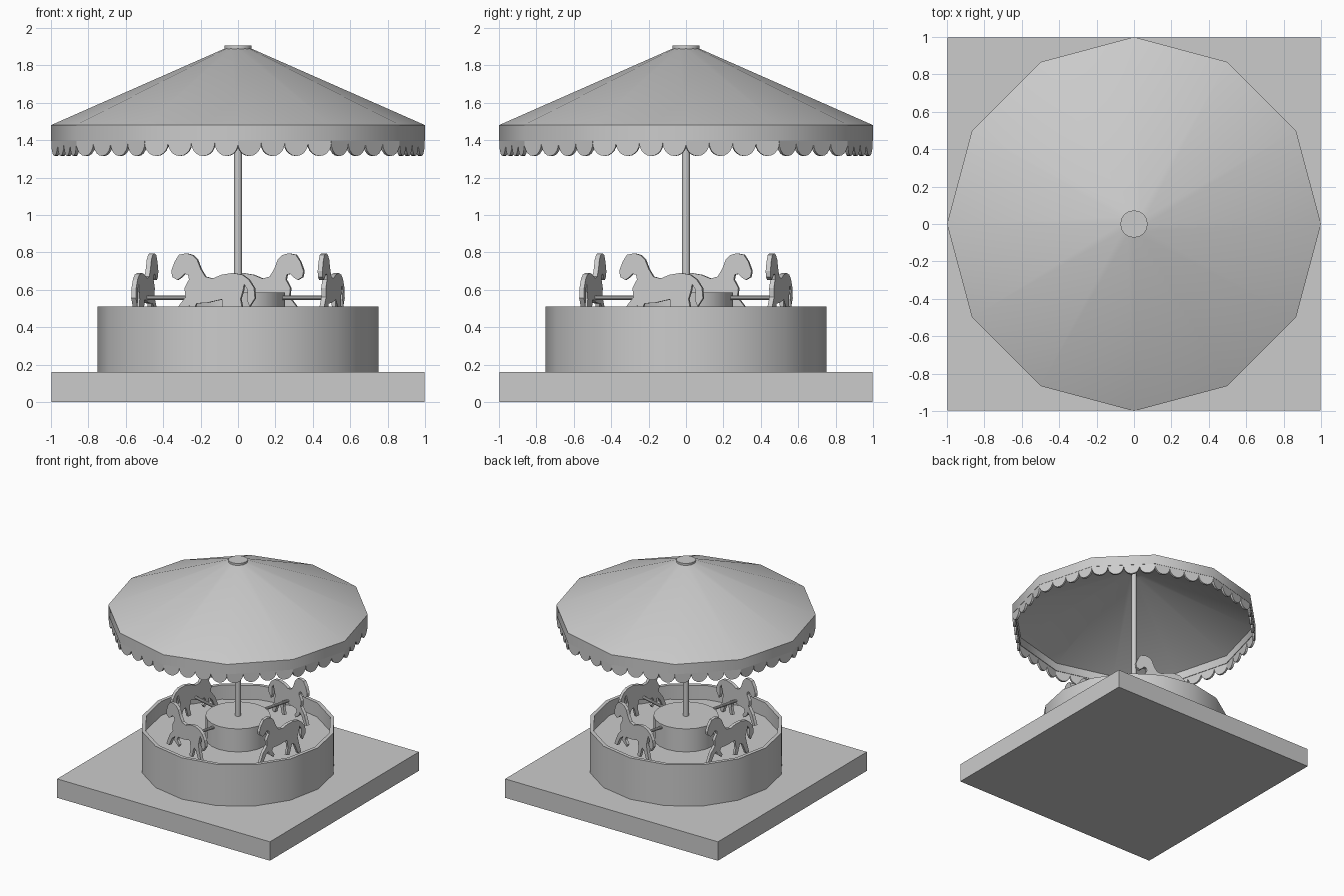
import bpy, bmesh, math
from mathutils import Matrix, Vector

cube = bpy.data.objects.get("Cube")
if cube:
    bpy.data.objects.remove(cube, do_unlink=True)

grey = bpy.data.materials.new("plain grey")
grey.use_nodes = True
grey.diffuse_color = (0.6, 0.6, 0.6, 1)
grey.node_tree.nodes["Principled BSDF"].inputs["Base Color"].default_value = (0.6, 0.6, 0.6, 1)


def finish(name, bm, smooth=True):
    bmesh.ops.remove_doubles(bm, verts=bm.verts, dist=1e-5)
    bmesh.ops.recalc_face_normals(bm, faces=bm.faces)
    mesh = bpy.data.meshes.new(name)
    bm.to_mesh(mesh)
    bm.free()
    mesh.materials.append(grey)
    obj = bpy.data.objects.new(name, mesh)
    bpy.context.collection.objects.link(obj)
    if smooth:
        bpy.ops.object.select_all(action="DESELECT")
        obj.select_set(True)
        bpy.context.view_layer.objects.active = obj
        bpy.ops.object.shade_smooth_by_angle(angle=math.radians(35))
    return obj


def lathe(name, profile, sides):
    """Spin a closed (radius, height) profile about the z axis."""
    bm = bmesh.new()
    verts = [bm.verts.new((r, 0, z)) for r, z in profile]
    edges = [bm.edges.new((a, b)) for a, b in zip(verts, verts[1:])]
    bmesh.ops.spin(bm, geom=verts + edges, cent=(0, 0, 0), axis=(0, 0, 1),
                   angle=math.tau, steps=sides, use_merge=True)
    return finish(name, bm)


def drum(name, radius, low, high, sides):
    return lathe(name, [(0, low), (radius, low), (radius, high), (0, high)], sides)


def plate(bm, outline, thickness, matrix):
    """Extrude a flat (along, height) outline about its middle plane."""
    verts = [bm.verts.new((u, -thickness / 2, z)) for u, z in outline]
    face = bm.faces.new(verts)
    out = bmesh.ops.extrude_face_region(bm, geom=[face])
    new = [v for v in out["geom"] if isinstance(v, bmesh.types.BMVert)]
    bmesh.ops.translate(bm, verts=new, vec=(0, thickness, 0))
    bmesh.ops.transform(bm, verts=verts + new, matrix=matrix)


# Square base
bm = bmesh.new()
bmesh.ops.create_cube(bm, size=1, matrix=Matrix.Translation((0, 0, 0.08)) @ Matrix.Diagonal((1.995, 1.995, 0.16, 1)))
finish("square_base", bm, smooth=False)

# Round platform with a sunken floor and rim
lathe("platform", [(0, 0.15), (0.75, 0.15), (0.75, 0.51), (0.72, 0.51), (0.72, 0.39), (0, 0.39)], 16)
drum("centre_hub", 0.25, 0.38, 0.585, 20)
drum("centre_pole", 0.022, 0.58, 1.89, 12)

# Hollow canopy with its straight valance band
SIDES = 12
lathe("canopy", [(0, 1.89), (0.07, 1.89), (1, 1.48), (1, 1.395), (0.975, 1.395),
                 (0.975, 1.465), (0.07, 1.865), (0, 1.865)], SIDES)
drum("canopy_cap", 0.073, 1.875, 1.905, 16)

# Scalloped trim hanging under every side of the band
bm = bmesh.new()
LOBES = 4
side_length = 2 * math.sin(math.pi / SIDES)
lobe = side_length / LOBES
arc = [(math.cos(t * math.pi / 10) * lobe / 2, 1.385 - math.sin(t * math.pi / 10) * 0.07)
       for t in range(11)]
outline = [(lobe / 2, 1.4)] + arc + [(-lobe / 2, 1.4)]
for side in range(SIDES):
    turn = Matrix.Rotation(math.tau * (side + 0.5) / SIDES, 4, "Z")
    for k in range(LOBES):
        shift = Matrix.Translation(((k - (LOBES - 1) / 2) * lobe, -0.955, 0))
        plate(bm, outline, 0.018, turn @ shift)
finish("scalloped_trim", bm, smooth=False)

# Galloping flat horses, head towards -x, and the arms that carry them
horse = [
    (-0.145, 0.795), (-0.185, 0.787), (-0.21, 0.75), (-0.228, 0.7), (-0.222, 0.668),
    (-0.195, 0.652), (-0.175, 0.665), (-0.155, 0.685), (-0.135, 0.68), (-0.13, 0.655),
    (-0.155, 0.61), (-0.15, 0.56), (-0.19, 0.51), (-0.225, 0.425), (-0.195, 0.42),
    (-0.16, 0.49), (-0.115, 0.525), (-0.03, 0.53), (0.05, 0.548), (0.085, 0.515),
    (0.125, 0.49), (0.16, 0.405), (0.19, 0.41), (0.165, 0.5), (0.155, 0.55),
    (0.17, 0.6), (0.175, 0.63), (0.195, 0.6), (0.19, 0.55), (0.205, 0.51),
    (0.235, 0.555), (0.23, 0.61), (0.2, 0.655), (0.165, 0.68), (0.11, 0.69),
    (0.05, 0.68), (0.0, 0.66), (-0.04, 0.67), (-0.065, 0.71), (-0.085, 0.76), (-0.11, 0.785),
]
# Trailing foreleg and tucked hind leg
foreleg = [(-0.14, 0.55), (-0.13, 0.48), (-0.085, 0.445), (-0.075, 0.465), (-0.1, 0.5), (-0.08, 0.55)]
hindleg = [(0.05, 0.56), (0.06, 0.48), (0.045, 0.42), (0.075, 0.415), (0.095, 0.485), (0.13, 0.56)]
RADIUS = 0.515
for n in range(4):
    turn = Matrix.Rotation(math.radians(-15 + 90 * n), 4, "Z")
    place = turn @ Matrix.Translation((0, -RADIUS, 0))
    bm = bmesh.new()
    plate(bm, horse, 0.026, place)
    for leg in (foreleg, hindleg):
        plate(bm, leg, 0.022, place)
    finish(f"horse_{n + 1}", bm, smooth=False)

    bm = bmesh.new()
    length = RADIUS - 0.23
    middle = Vector((0, -0.23 - length / 2, 0.557))
    bmesh.ops.create_cone(bm, cap_ends=True, segments=10, radius1=0.012, radius2=0.012, depth=length,
                          matrix=turn @ Matrix.Translation(middle) @ Matrix.Rotation(math.pi / 2, 4, "X"))
    finish(f"horse_arm_{n + 1}", bm)
